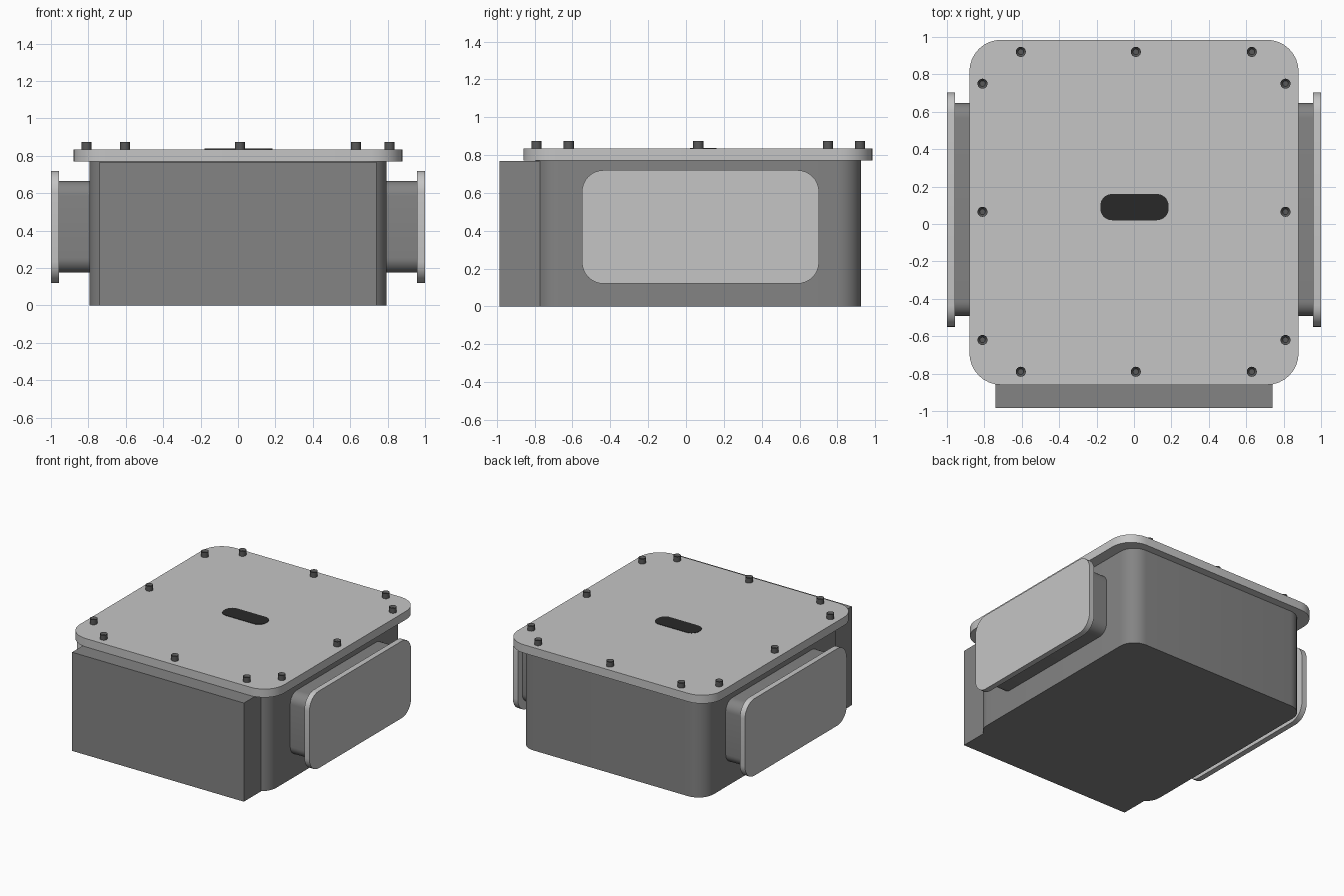
import bpy, bmesh, math
from mathutils import Matrix, Vector

if "Cube" in bpy.data.objects:
    bpy.data.objects.remove(bpy.data.objects["Cube"])


def material(name, v):
    m = bpy.data.materials.new(name)
    m.diffuse_color = (v, v, v, 1)
    m.use_nodes = True
    m.node_tree.nodes["Principled BSDF"].inputs["Base Color"].default_value = m.diffuse_color
    return m


LIGHT = material("light grey", 0.56)
MID = material("mid grey", 0.23)
BOLT = material("dark bolt grey", 0.10)
BLACK = material("black", 0.022)


def finish(bm, name, mat):
    bmesh.ops.recalc_face_normals(bm, faces=bm.faces)
    me = bpy.data.meshes.new(name)
    bm.to_mesh(me)
    bm.free()
    me.shade_smooth()
    me.set_sharp_from_angle(angle=math.radians(30))
    me.materials.append(mat)
    ob = bpy.data.objects.new(name, me)
    bpy.context.collection.objects.link(ob)
    return ob


def rounded_slab(name, mat, a0, a1, b0, b1, c0, c1, r, along="z", seg=8):
    """Rounded rectangle a x b extruded from c0 to c1 along z or x."""
    pts = []
    for i, (ca, cb) in enumerate([(a1 - r, b1 - r), (a0 + r, b1 - r),
                                  (a0 + r, b0 + r), (a1 - r, b0 + r)]):
        for k in range(seg + 1 if r else 1):
            t = math.pi / 2 * (i + k / seg)
            pts.append((ca + r * math.cos(t), cb + r * math.sin(t)))
    place = (lambda a, b, c: (a, b, c)) if along == "z" else (lambda a, b, c: (c, a, b))
    bm = bmesh.new()
    low = [bm.verts.new(place(a, b, c0)) for a, b in pts]
    high = [bm.verts.new(place(a, b, c1)) for a, b in pts]
    bm.faces.new(low[::-1])
    bm.faces.new(high)
    for i in range(len(pts)):
        j = (i + 1) % len(pts)
        bm.faces.new((low[i], low[j], high[j], high[i]))
    return finish(bm, name, mat)


# Housing, front block and lid
rounded_slab("housing", MID, -0.795, 0.795, -0.795, 0.925, 0, 0.77, 0.13)
rounded_slab("front_block", MID, -0.74, 0.74, -0.985, -0.75, 0, 0.768, 0)
rounded_slab("lid", LIGHT, -0.88, 0.88, -0.86, 0.985, 0.77, 0.835, 0.17)

# Dark slot on the lid
rounded_slab("lid_slot", BLACK, -0.18, 0.185, 0.02, 0.16, 0.833, 0.838, 0.062)

# Side ducts with flange plates
for side, s in (("left", -1), ("right", 1)):
    rounded_slab(side + "_duct", MID, -0.493, 0.647, 0.175, 0.665,
                 s * 0.75, s * 0.96, 0.08, "x")
    rounded_slab(side + "_flange", LIGHT, -0.55, 0.703, 0.12, 0.72,
                 s * 0.957, s * 1.0, 0.115, "x")


# Socket-head bolts round the lid edge
def bolt(name, x, y):
    bm = bmesh.new()
    bmesh.ops.create_cone(bm, cap_ends=True, segments=16, radius1=0.027, radius2=0.027,
                          depth=0.045, matrix=Matrix.Translation((x, y, 0.8525)))
    top = max(bm.faces, key=lambda f: f.calc_center_median().z)
    bmesh.ops.inset_region(bm, faces=[top], thickness=0.012)
    bmesh.ops.translate(bm, verts=top.verts, vec=Vector((0, 0, -0.015)))
    finish(bm, name, BOLT)


spots = [(x, y) for y in (-0.79, 0.92) for x in (-0.605, 0.01, 0.63)]
spots += [(x, y) for x in (-0.81, 0.81) for y in (-0.62, 0.065, 0.75)]
for i, (x, y) in enumerate(spots):
    bolt("bolt_%d" % (i + 1), x, y)
